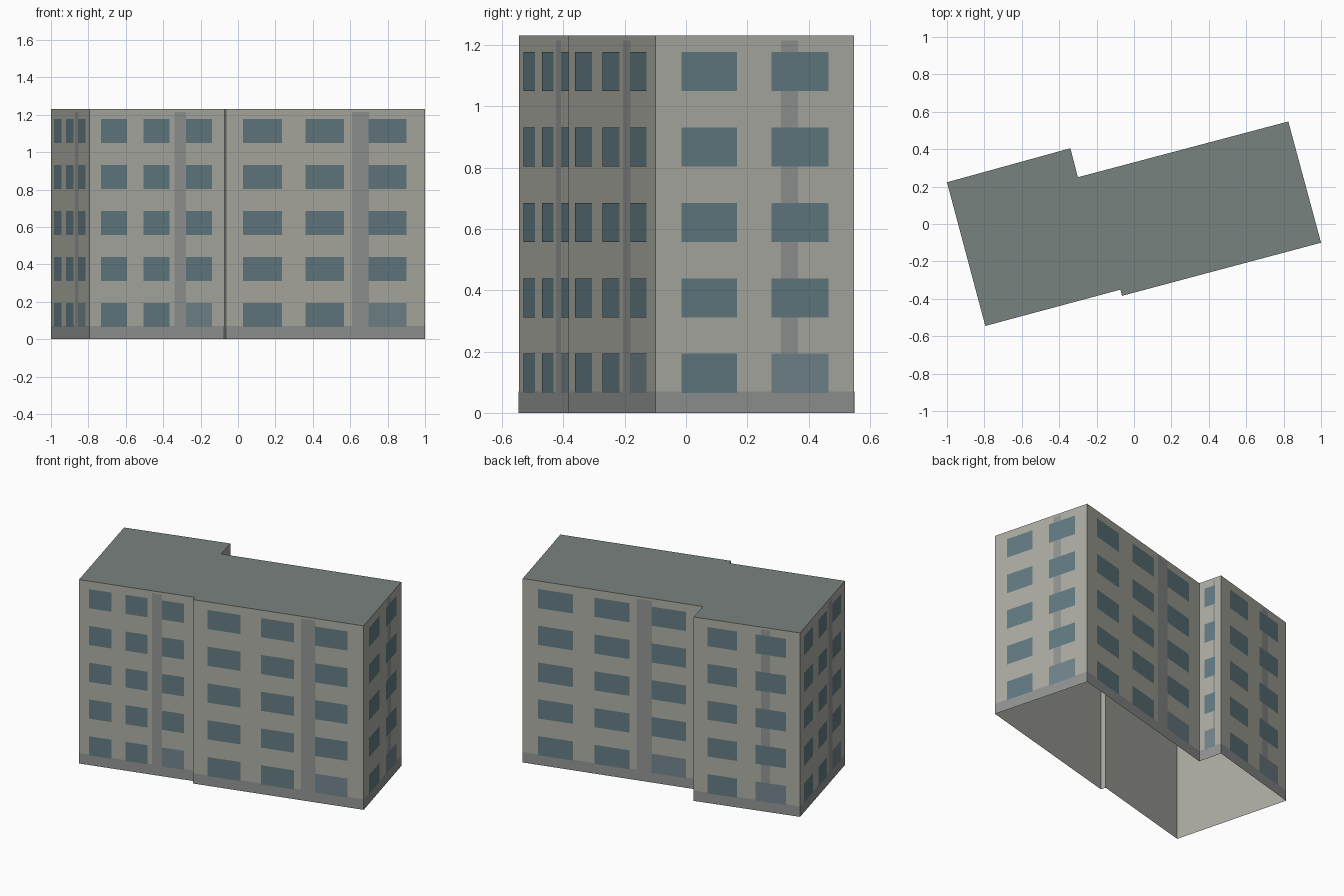
import bpy, bmesh
from mathutils import Vector

if "Cube" in bpy.data.objects:
    bpy.data.objects.remove(bpy.data.objects["Cube"])

H = 1.23           # building height
FLOORS = 5
STOREY = 0.246

# Footprint, counter-clockwise, with the number of windows on the wall that starts at each corner
CORNERS = [((-0.795, -0.545), 3), ((-0.073, -0.351), 0), ((-0.064, -0.384), 3), ((1.0, -0.10), 2),
           ((0.825, 0.548), 3), ((-0.30, 0.25), 1), ((-0.34, 0.405), 2), ((-1.0, 0.223), 3)]
# Start and end of each window as fractions of the wall length
WINDOWS = {0: [], 1: [(0.26, 0.74)], 2: [(0.13, 0.41), (0.585, 0.87)],
           3: [(0.085, 0.28), (0.40, 0.593), (0.715, 0.907)]}


def material(name, rgb):
    m = bpy.data.materials.new(name)
    m.diffuse_color = (*rgb, 1)
    m.use_nodes = True
    m.node_tree.nodes["Principled BSDF"].inputs["Base Color"].default_value = m.diffuse_color
    return m


def make_object(name, bm, mat):
    me = bpy.data.meshes.new(name)
    bm.to_mesh(me)
    bm.free()
    me.materials.append(mat)
    ob = bpy.data.objects.new(name, me)
    bpy.context.collection.objects.link(ob)
    return ob


def add_panel(bm, a, b, f0, f1, z0, z1, offset):
    """Flat panel lying just in front of wall a-b."""
    d = b - a
    n = Vector((d.y, -d.x)).normalized() * offset
    p, q = a + d * f0 + n, a + d * f1 + n
    bm.faces.new([bm.verts.new((v.x, v.y, z)) for v, z in ((p, z0), (q, z0), (q, z1), (p, z1))])


wall_mat = material("wall_plaster", (0.42, 0.42, 0.375))
roof_mat = material("roof_grey", (0.19, 0.225, 0.215))
glass_mat = material("window_glass", (0.125, 0.20, 0.225))
pale_mat = material("pale_glass", (0.17, 0.235, 0.265))
trim_mat = material("trim_grey", (0.29, 0.305, 0.30))

points = [Vector(c) for c, _ in CORNERS]
walls = [(points[i], points[(i + 1) % len(points)], CORNERS[i][1]) for i in range(len(points))]

# Wall shell, open underneath
bm = bmesh.new()
for a, b, _ in walls:
    add_panel(bm, a, b, 0, 1, 0, H, 0)
bmesh.ops.remove_doubles(bm, verts=bm.verts, dist=1e-5)
make_object("walls", bm, wall_mat)

# Flat roof
bm = bmesh.new()
bm.faces.new([bm.verts.new((p.x, p.y, H)) for p in points])
make_object("roof", bm, roof_mat)

# Windows, base band and vertical strips on every wall
glass, pale, base, strips = (bmesh.new() for _ in range(4))
for a, b, count in walls:
    add_panel(base, a, b, 0, 1, 0, 0.07, 0.001)
    if count:
        add_panel(strips, a, b, 0.632, 0.717, 0.07, 1.215, 0.001)
    for i, (f0, f1) in enumerate(WINDOWS[count]):
        for k in range(FLOORS):
            z = 0.065 + STOREY * k
            target = pale if k == 0 and i == count - 1 else glass
            add_panel(target, a, b, f0, f1, z, z + 0.128, 0.002)
make_object("windows", glass, glass_mat)
make_object("ground_end_windows", pale, pale_mat)
make_object("base_band", base, trim_mat)
make_object("wall_strips", strips, trim_mat)
